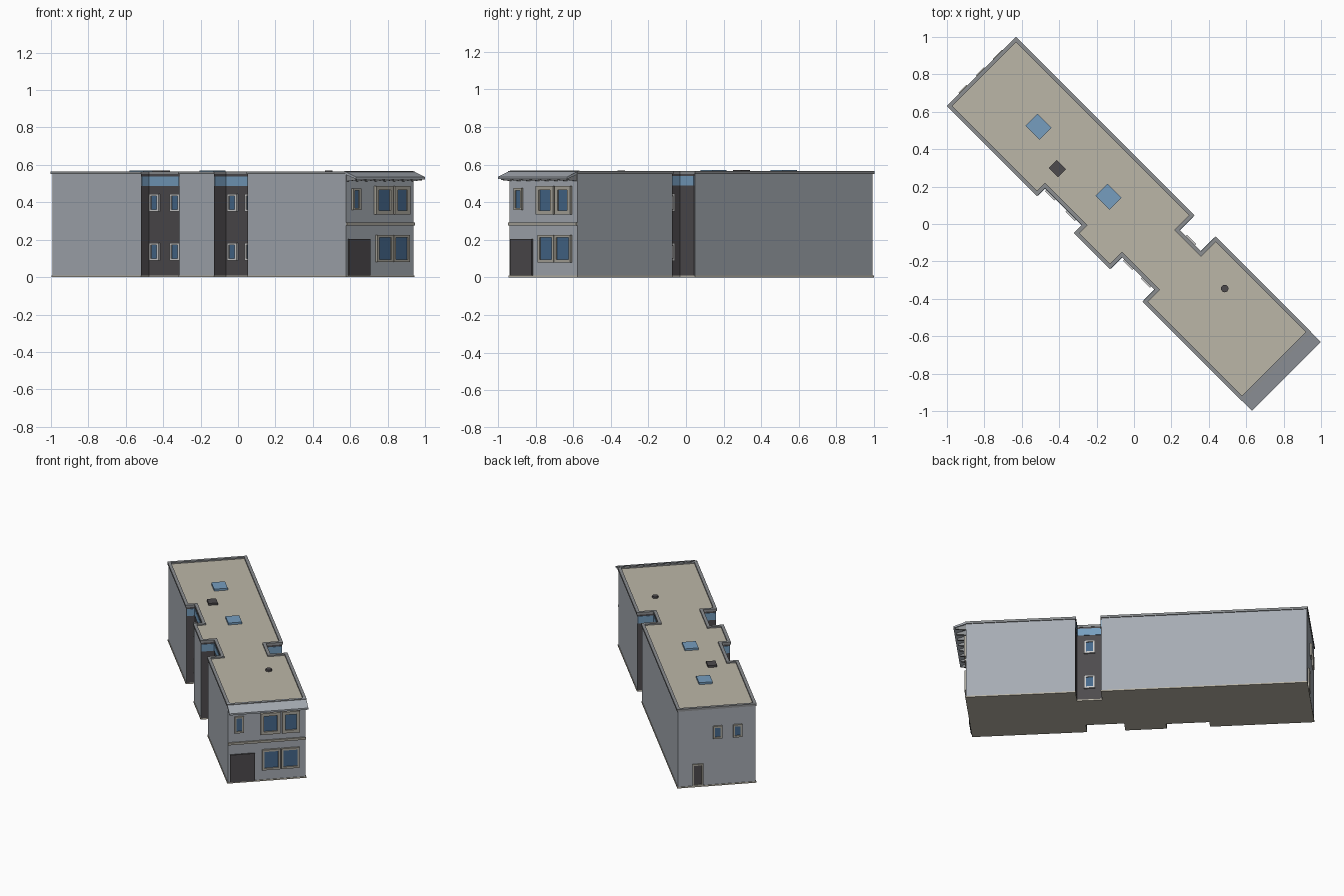
import bpy, bmesh, math
from mathutils import Matrix

if "Cube" in bpy.data.objects:
    bpy.data.objects.remove(bpy.data.objects["Cube"])

# Built along local x (length) and y (width), then turned 45 degrees
TURN = Matrix.Rotation(math.radians(-45), 4, 'Z')


def material(name, r, g, b):
    m = bpy.data.materials.new(name)
    m.diffuse_color = (r, g, b, 1)
    m.use_nodes = True
    m.node_tree.nodes["Principled BSDF"].inputs["Base Color"].default_value = m.diffuse_color
    return m


WALL = material("wall_grey", 0.38, 0.41, 0.45)
TRIM = material("parapet_grey", 0.26, 0.27, 0.28)
ROOF = material("roof_beige", 0.50, 0.47, 0.39)
DARK = material("dark_panel", 0.075, 0.07, 0.075)
GLASS = material("window_glass", 0.06, 0.14, 0.26)
SKY = material("sky_glass", 0.18, 0.34, 0.52)
FRAME = material("frame_light", 0.60, 0.60, 0.58)
STONE = material("stone_trim", 0.40, 0.38, 0.33)


def finish(name, bm, mat):
    bmesh.ops.recalc_face_normals(bm, faces=bm.faces)
    bm.transform(TURN)
    me = bpy.data.meshes.new(name)
    bm.to_mesh(me)
    bm.free()
    me.materials.append(mat)
    ob = bpy.data.objects.new(name, me)
    bpy.context.collection.objects.link(ob)
    return ob


def boxes(name, items, mat):
    bm = bmesh.new()
    for x0, x1, y0, y1, z0, z1 in items:
        m = Matrix.Translation(((x0 + x1) / 2, (y0 + y1) / 2, (z0 + z1) / 2))
        m = m @ Matrix.Diagonal((abs(x1 - x0), abs(y1 - y0), z1 - z0, 1))
        bmesh.ops.create_cube(bm, size=1, matrix=m)
    return finish(name, bm, mat)


def offset(pts, d):
    # outward offset of a right-angled counter-clockwise outline
    out = []
    for i, (x, y) in enumerate(pts):
        dx = dy = 0
        for a, b in ((pts[i - 1], pts[i]), (pts[i], pts[(i + 1) % len(pts)])):
            ex, ey = b[0] - a[0], b[1] - a[1]
            n = math.hypot(ex, ey)
            dx += ey / n * d
            dy -= ex / n * d
        out.append((x + dx, y + dy))
    return out


def prism(name, pts, z0, z1, mat, hole=None):
    bm = bmesh.new()

    def loop(p, z):
        return [bm.verts.new((x, y, z)) for x, y in p]

    def bridge(a, b):
        for i in range(len(a)):
            j = (i + 1) % len(a)
            bm.faces.new((a[i], a[j], b[j], b[i]))

    lo, hi = loop(pts, z0), loop(pts, z1)
    bridge(lo, hi)
    if hole:
        hlo, hhi = loop(hole, z0), loop(hole, z1)
        bridge(hi, hhi)
        bridge(hhi, hlo)
        bridge(hlo, lo)
    else:
        bm.faces.new(hi)
        bm.faces.new(lo)
    return finish(name, bm, mat)


def on_wall(wall, a0, a1, z0, z1, d0, d1):
    # box on a wall: range along it, height range, depth range outward
    axis, pos, s = wall
    p, q = sorted((pos + s * d0, pos + s * d1))
    return (p, q, a0, a1, z0, z1) if axis == 'x' else (a0, a1, p, q, z0, z1)


def window(name, wall, a0, a1, z0, z1, t=0.012, d=0.012, mat=FRAME, fill=GLASS):
    boxes(name + "_frame", [on_wall(wall, *r, -0.003, d) for r in (
        (a0, a0 + t, z0, z1), (a1 - t, a1, z0, z1),
        (a0 + t, a1 - t, z1 - t, z1), (a0 + t, a1 - t, z0, z0 + t))], mat)
    boxes(name + "_pane", [on_wall(wall, a0 + t, a1 - t, z0 + t, z1 - t, -0.003, d * 0.4)], fill)


# Footprint with three side recesses: start, end, inner y, side
W, BACK, FRONT = 0.256, -1.148, 1.072
RECESSES = [(-0.477, -0.187, -0.196, -1), (0.075, 0.332, -0.165, -1), (0.190, 0.362, 0.144, 1)]
outline = [(BACK, -W)]
for a, b, y, s in RECESSES[:2]:
    outline += [(a, -W), (a, y), (b, y), (b, -W)]
a, b, y, s = RECESSES[2]
outline += [(FRONT, -W), (FRONT, W), (b, W), (b, y), (a, y), (a, W), (BACK, W)]

# Main shell
prism("walls", outline, 0.004, 0.553, WALL)
prism("base_slab", offset(outline, 0.004), 0, 0.009, ROOF)
prism("roof_deck", offset(outline, -0.012), 0.545, 0.556, ROOF)
prism("parapet", offset(outline, 0.006), 0.55, 0.566, TRIM, hole=offset(outline, -0.015))

# Dark recess linings with a clerestory glass band and two storeys of windows
CENTRES = [(-0.426, -0.270), (0.133, 0.266), (0.276,)]
for i, (a, b, y, s) in enumerate(RECESSES):
    n = "recess_%d" % (i + 1)
    for part, z0, z1, t, mat in (("lining", 0.009, 0.552, 0.004, DARK), ("clerestory", 0.488, 0.538, 0.007, SKY)):
        e = s * (W - 0.001)
        y0, y1 = sorted((y, e))
        p0, p1 = sorted((y, y + s * t))
        boxes(n + "_" + part, [(a, a + t, y0, y1, z0, z1), (b - t, b, y0, y1, z0, z1),
                               (a + t, b - t, p0, p1, z0, z1)], mat)
    for j, c in enumerate(CENTRES[i]):
        for k, z in enumerate((0.088, 0.35)):
            window("%s_window_%d%d" % (n, j, k), ('y', y + s * 0.004, s), c - 0.035, c + 0.035, z, z + 0.095)

# Street facade
F = ('x', FRONT, 1)
boxes("garage_door", [on_wall(F, -0.242, -0.08, 0.009, 0.205, -0.002, 0.010)], DARK)
for i, (v0, v1) in enumerate(((-0.031, 0.088), (0.095, 0.215))):
    window("ground_window_%d" % i, F, v0, v1, 0.08, 0.225, 0.014, 0.014, STONE)
for i, (v0, v1) in enumerate(((-0.042, 0.088), (0.100, 0.215))):
    window("upper_window_%d" % i, F, v0, v1, 0.335, 0.487, 0.021, 0.016, STONE)
window("small_upper_window", F, -0.212, -0.152, 0.358, 0.475, 0.012, 0.012, STONE)
boxes("string_course", [on_wall(F, -W, W, 0.276, 0.292, -0.002, 0.010)], STONE)

# Sloping eave and its brackets: profile in x, z extruded across the facade


def across(name, profile, spans, mat):
    bm = bmesh.new()
    for y0, y1 in spans:
        l = [bm.verts.new((x, y0, z)) for x, z in profile]
        r = [bm.verts.new((x, y1, z)) for x, z in profile]
        bm.faces.new(l)
        bm.faces.new(r)
        for i in range(len(l)):
            bm.faces.new((l[i - 1], l[i], r[i], r[i - 1]))
    return finish(name, bm, mat)


across("eave", [(1.062, 0.568), (1.153, 0.535), (1.153, 0.523), (1.062, 0.552)], [(-0.26, 0.26)], WALL)
across("eave_brackets", [(1.07, 0.552), (1.14, 0.529), (1.14, 0.518), (1.07, 0.512)],
       [(-0.245 + 0.07 * i - 0.006, -0.245 + 0.07 * i + 0.006) for i in range(8)], TRIM)

# Rear wall
R = ('x', BACK, -1)
for i, c in enumerate((-0.137, -0.005)):
    window("rear_window_%d" % i, R, c - 0.03, c + 0.03, 0.338, 0.428, 0.012, 0.012, STONE)
window("rear_door", R, 0.09, 0.16, 0.009, 0.165, 0.010, 0.010, STONE, DARK)

# Roof fittings
for i, x in enumerate((-0.728, -0.2)):
    boxes("skylight_%d" % i, [(x - 0.053, x + 0.053, -0.038, 0.052, 0.553, 0.570)], SKY)
boxes("roof_hatch", [(-0.534, -0.464, -0.111, -0.051, 0.553, 0.570)], DARK)
bm = bmesh.new()
bmesh.ops.create_cone(bm, cap_ends=True, segments=16, radius1=0.02, radius2=0.02, depth=0.016,
                      matrix=Matrix.Translation((0.587, 0.099, 0.561)))
finish("roof_vent", bm, DARK)
